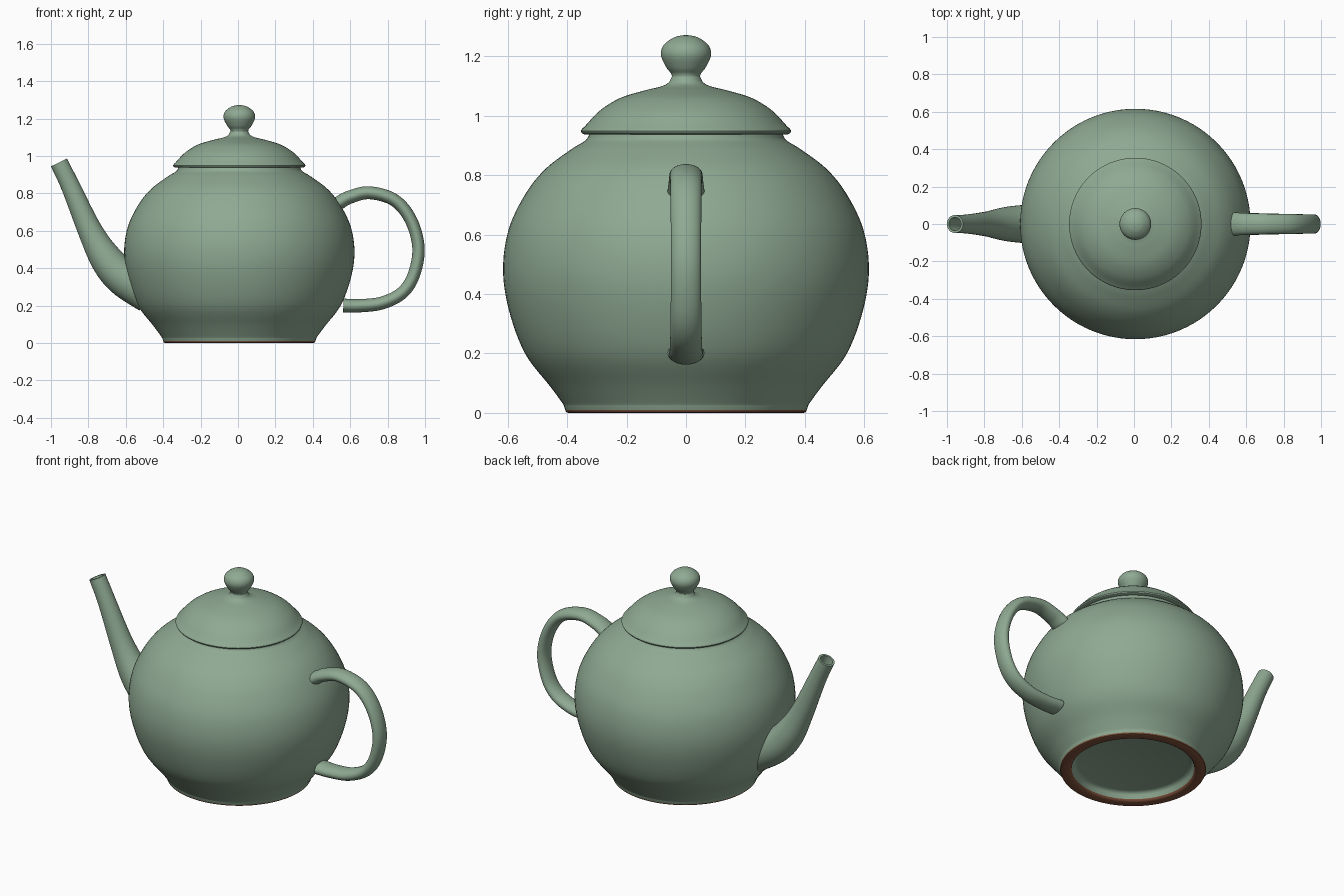
import bpy, math
from mathutils import Vector

if "Cube" in bpy.data.objects:
    bpy.data.objects.remove(bpy.data.objects["Cube"])

CX = 0.007  # axis of the body, slightly off the overall centre


def material(name, rgb):
    m = bpy.data.materials.new(name)
    m.diffuse_color = (*rgb, 1)
    m.use_nodes = True
    m.node_tree.nodes["Principled BSDF"].inputs["Base Color"].default_value = m.diffuse_color
    return m


GREEN = material("celadon_glaze", (0.275, 0.40, 0.29))
BROWN = material("bare_clay", (0.22, 0.085, 0.045))


def smooth_curve(pts, steps):
    """Catmull-Rom interpolation through points of any dimension."""
    first = [2 * a - b for a, b in zip(pts[0], pts[1])]
    last = [2 * a - b for a, b in zip(pts[-1], pts[-2])]
    p = [first, *pts, last]
    out = []
    for i in range(1, len(p) - 2):
        for s in range(steps):
            t = s / steps
            out.append([0.5 * (2 * b + (c - a) * t + (2 * a - 5 * b + 4 * c - d) * t * t
                               + (3 * b - a - 3 * c + d) * t ** 3)
                        for a, b, c, d in zip(p[i - 1], p[i], p[i + 1], p[i + 2])])
    out.append(list(pts[-1]))
    return out


def make_object(name, rings, mats=(GREEN,), angle=40):
    """Skin a list of equal rings; end rings are capped."""
    n = len(rings[0])
    verts = [v for r in rings for v in r]
    faces = [(i * n + j, i * n + (j + 1) % n, (i + 1) * n + (j + 1) % n, (i + 1) * n + j)
             for i in range(len(rings) - 1) for j in range(n)]
    faces.append(tuple(reversed(range(n))))
    faces.append(tuple(range((len(rings) - 1) * n, len(rings) * n)))
    me = bpy.data.meshes.new(name)
    me.from_pydata(verts, [], faces)
    for m in mats:
        me.materials.append(m)
    me.polygons.foreach_set("use_smooth", [True] * len(me.polygons))
    me.set_sharp_from_angle(angle=math.radians(angle))
    ob = bpy.data.objects.new(name, me)
    bpy.context.collection.objects.link(ob)
    return ob


def lathe(name, profile, mats=(GREEN,), n=96):
    rings = [[(CX + r * math.cos(2 * math.pi * j / n), r * math.sin(2 * math.pi * j / n), z)
              for j in range(n)] for r, z in profile]
    return make_object(name, rings, mats)


def sweep_rings(path, n=40):
    """Elliptical rings along a path of (x, z, in-plane radius, y radius)."""
    rings = []
    for i, (x, z, a, b) in enumerate(path):
        p, q = path[max(i - 1, 0)], path[min(i + 1, len(path) - 1)]
        t = Vector((q[0] - p[0], 0, q[1] - p[1])).normalized()
        side, y = Vector((-t.z, 0, t.x)), Vector((0, 1, 0))
        rings.append([Vector((x, 0, z)) + side * a * math.cos(k) + y * b * math.sin(k)
                      for k in (2 * math.pi * j / n for j in range(n))])
    return rings


# Body with recessed foot
foot = [(0.001, 0.05), (0.31, 0.05), (0.325, 0.046), (0.335, 0.035), (0.342, 0.012),
        (0.348, 0.004), (0.357, 0), (0.397, 0), (0.404, 0.003), (0.407, 0.01)]
belly = [(0.41, 0.02), (0.417, 0.034), (0.458, 0.09), (0.542, 0.2), (0.596, 0.345),
         (0.616, 0.483), (0.597, 0.618), (0.542, 0.735), (0.475, 0.82), (0.39, 0.885),
         (0.339, 0.917), (0.327, 0.935)]
body = lathe("body", foot + smooth_curve(belly, 6) + [(0.325, 0.947), (0.001, 0.947)],
             (GREEN, BROWN))
for f in body.data.polygons:  # unglazed foot ring
    if f.center.z < 0.011:
        f.material_index = 1

# Lid with rounded rim
rim = [(0.001, 0.945), (0.32, 0.943), (0.33, 0.938), (0.343, 0.938), (0.351, 0.942)]
dome = [(0.354, 0.949), (0.35, 0.956), (0.337, 0.969), (0.29, 1.018), (0.222, 1.06),
        (0.138, 1.086), (0.088, 1.098), (0.06, 1.111), (0.047, 1.133)]
lathe("lid", rim + smooth_curve(dome, 5) + [(0.001, 1.134)])

# Knob
knob = [(0.047, 1.125), (0.05, 1.142), (0.066, 1.163), (0.084, 1.203), (0.077, 1.236),
        (0.047, 1.261), (0.02, 1.27), (0.001, 1.272)]
lathe("knob", smooth_curve(knob, 5), n=64)

# Spout, open at the tip
spout_path = smooth_curve([(-0.473, 0.265, 0.107), (-0.612, 0.35, 0.1), (-0.703, 0.447, 0.087),
                           (-0.789, 0.597, 0.066), (-0.893, 0.832, 0.051),
                           (-0.957, 0.965, 0.048)], 8)
outer = sweep_rings([(x, z, r, r) for x, z, r in spout_path])
inner = sweep_rings([(x, z, r - 0.012, r - 0.012) for x, z, r in spout_path])
make_object("spout", outer + inner[:7:-1])

# Handle, flattened loop slightly wider at its ends
centre = [(0.537, 0.747), (0.596, 0.779), (0.703, 0.803), (0.837, 0.763), (0.925, 0.656),
          (0.965, 0.506), (0.938, 0.359), (0.874, 0.265), (0.767, 0.213), (0.65, 0.199),
          (0.563, 0.2)]
handle = []
for i, (x, z) in enumerate(centre):
    k = (abs(i - 5) / 5) ** 2
    handle.append((x, z, 0.033 + 0.004 * k, 0.051 + 0.011 * k))
make_object("handle", sweep_rings(smooth_curve(handle, 8)))

# Consistent outward normals
import bmesh
for ob in bpy.context.collection.objects:
    bm = bmesh.new()
    bm.from_mesh(ob.data)
    bmesh.ops.recalc_face_normals(bm, faces=bm.faces)
    bm.to_mesh(ob.data)
    bm.free()
